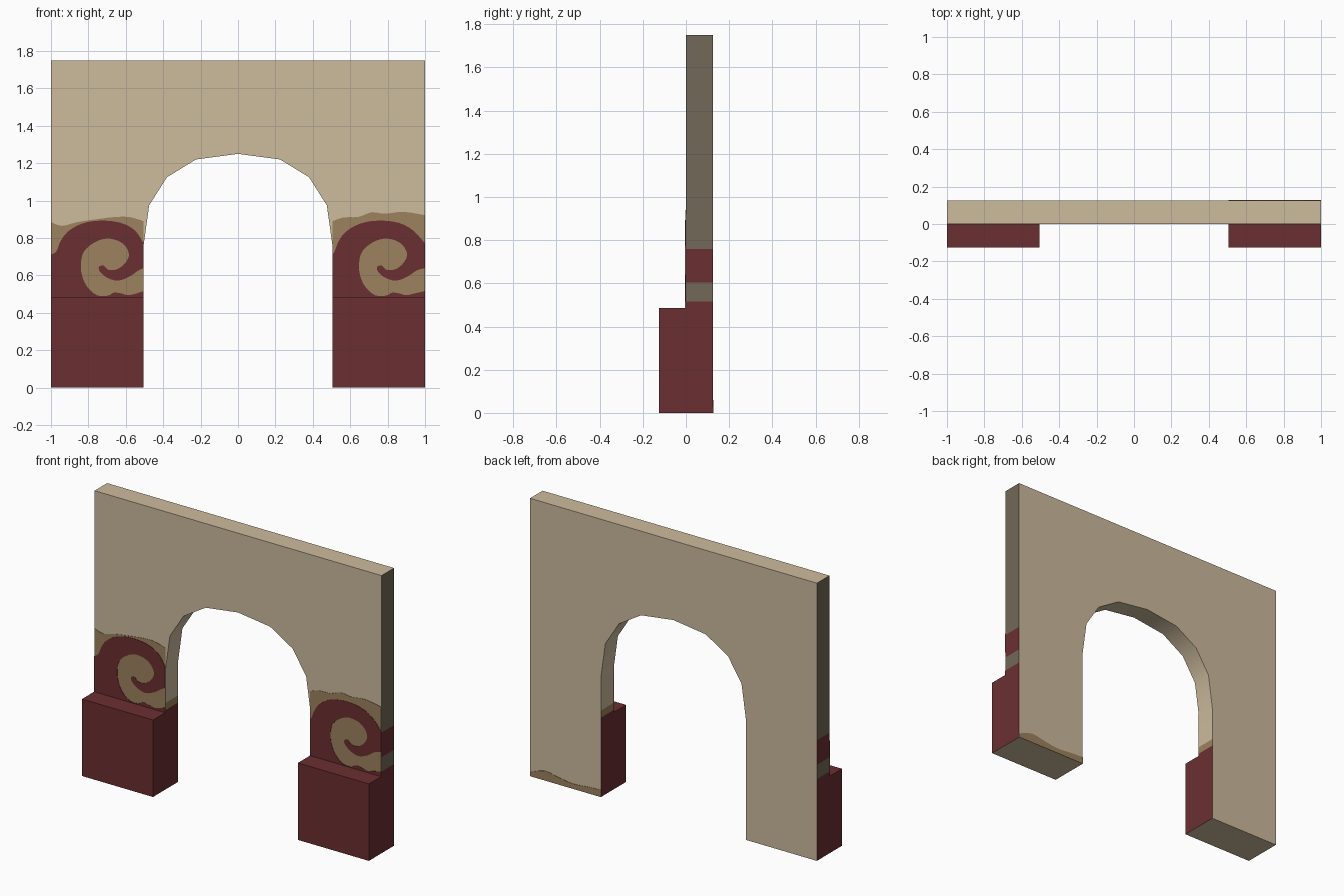
import bpy, bmesh, math
from mathutils import Vector

if "Cube" in bpy.data.objects:
    bpy.data.objects.remove(bpy.data.objects["Cube"])


def srgb(r, g, b):
    lin = [(c / 255 / 12.92) if c < 10 else ((c / 255 + 0.055) / 1.055) ** 2.4 for c in (r, g, b)]
    return (*lin, 1.0)


def material(name, rgb):
    m = bpy.data.materials.new(name)
    m.diffuse_color = srgb(*rgb)
    m.use_nodes = True
    m.node_tree.nodes["Principled BSDF"].inputs["Base Color"].default_value = m.diffuse_color
    return m


MATS = [material("sand plaster", (205, 187, 157)),
        material("dark red paint", (107, 47, 49)),
        material("brown paint", (157, 130, 94)),
        material("grey brown side", (114, 104, 87))]
SAND, RED, BROWN, GREY = range(4)

INNER, OUTER = 0.505, 1.0        # leg extent in x
FRONT, WALL, BACK = -0.125, 0.0, 0.125
BASE_TOP = 0.485


def finish(name, bm):
    """Recalculate normals, smooth shallow angles only, and link the object."""
    bmesh.ops.recalc_face_normals(bm, faces=bm.faces)
    for f in bm.faces:
        f.smooth = True
    for e in bm.edges:
        e.smooth = len(e.link_faces) == 2 and e.calc_face_angle() < math.radians(30)
    me = bpy.data.meshes.new(name)
    bm.to_mesh(me)
    bm.free()
    for m in MATS:
        me.materials.append(m)
    ob = bpy.data.objects.new(name, me)
    bpy.context.collection.objects.link(ob)
    return ob


# Arched wall: rows of (height, inner edge x), with the side bands cut in as rows
ROWS = [(0, INNER), (0.5, INNER), (0.515, INNER), (0.545, INNER), (0.605, INNER),
        (0.76, INNER), (0.975, 0.475), (1.125, 0.38), (1.22, 0.225), (1.25, 0), (1.75, 0)]


def outer_colour(z):
    return RED if z < 0.515 or 0.605 < z < 0.76 else GREY


def inner_colour(z):
    return RED if z < 0.5 else BROWN if z < 0.545 else SAND


bm = bmesh.new()
for s in (-1, 1):
    rings = [[bm.verts.new((s * x, y, z)) for x, y in
              ((xi, WALL), (OUTER, WALL), (OUTER, BACK), (xi, BACK))] for z, xi in ROWS]
    for k in range(len(ROWS) - 1):
        a, b = rings[k], rings[k + 1]
        mid = (ROWS[k][0] + ROWS[k + 1][0]) / 2
        colours = (SAND, outer_colour(mid), SAND, inner_colour(mid))
        for i, c in enumerate(colours):
            if i == 3 and ROWS[k][1] == 0:
                continue             # no face on the centre line
            j = (i + 1) % 4
            bm.faces.new((a[i], a[j], b[j], b[i])).material_index = c
    bm.faces.new(rings[0])
    bm.faces.new(rings[-1])
bmesh.ops.remove_doubles(bm, verts=bm.verts, dist=1e-5)
finish("arched_wall", bm)


# Pedestals in front of each leg
def pedestal(name, s):
    bm = bmesh.new()
    bmesh.ops.create_cube(bm, size=1)
    for v in bm.verts:
        v.co = Vector((s * (INNER + OUTER) / 2 + v.co.x * (OUTER - INNER),
                       (FRONT + WALL) / 2 + v.co.y * (WALL - FRONT),
                       (v.co.z + 0.5) * BASE_TOP))
    bm.normal_update()
    for f in bm.faces:
        f.material_index = SAND if f.normal.z < -0.5 else RED
    finish(name, bm)


# Thin painted plate from an outline in (x, z)
def plate(name, outline, y, thick, colour):
    bm = bmesh.new()
    n = len(outline)
    a = [bm.verts.new((x, y, z)) for x, z in outline]
    b = [bm.verts.new((x, y + thick, z)) for x, z in outline]
    caps = [bm.faces.new(a), bm.faces.new(b)]
    for i in range(n):
        j = (i + 1) % n
        bm.faces.new((a[i], a[j], b[j], b[i]))
    bmesh.ops.recalc_face_normals(bm, faces=bm.faces)
    bmesh.ops.triangulate(bm, faces=caps, ngon_method='EAR_CLIP')
    for f in bm.faces:
        f.material_index = colour
    finish(name, bm)


def smooth(points, steps=3):
    """Catmull-Rom curve through an open list of 2D points."""
    p = [Vector(q) for q in points]
    p = [p[0]] + p + [p[-1]]
    out = []
    for i in range(1, len(p) - 2):
        a, b, c, d = p[i - 1:i + 3]
        for k in range(steps):
            t = k / steps
            out.append(0.5 * (2 * b + (c - a) * t + (2 * a - 5 * b + 4 * c - d) * t ** 2
                              + (3 * b - a - 3 * c + d) * t ** 3))
    return out + [p[-1]]


# Wave swirl: outer crest, then curl and hollow; x measured from the leg's left edge
W = OUTER - INNER
CREST = [(0, .71), (.03, .73), (.05, .78), (.09, .834), (.166, .877), (.262, .893),
         (.37, .882), (.45, .84), (W, .77)]
CURL = [(W, .64), (.465, .625), (.42, .594), (.358, .572), (.3, .588), (.262, .62),
        (.257, .647), (.283, .652), (.305, .631), (.348, .631), (.39, .658), (.417, .706),
        (.4, .754), (.358, .786), (.294, .797), (.23, .775), (.176, .727), (.16, .663),
        (.166, .6), (.193, .54), (.246, .494), (.305, .492), (.337, .508), (.38, .503),
        (.412, .494), (.455, .503), (W, .517)]


def swirl(left, shift):
    pts = []
    for line in (CREST, CURL):
        moved = [(u + shift if 0 < u < W else u, z) for u, z in line]
        pts += [(left + min(max(p.x, 0), W), max(p.y, 0.488)) for p in smooth(moved)]
    return pts + [(left + W, BASE_TOP), (left, BASE_TOP)]


TOPS = {"left": [(0, .885), (.06, .865), (.14, .885), (.24, .9), (.34, .912), (.42, .912), (W, .89)],
        "right": [(0, .89), (.06, .91), (.14, .913), (.21, .938), (.28, .93), (.38, .94), (W, .922)]}

for side, s, left, shift in (("left", -1, -OUTER, 0), ("right", 1, INNER, -0.018)):
    pedestal(side + "_pedestal", s)
    band = [(left + p.x, p.y) for p in smooth(TOPS[side])]
    plate(side + "_brown_band", band + [(left + W, BASE_TOP), (left, BASE_TOP)],
          WALL, -0.002, BROWN)
    plate(side + "_red_swirl", swirl(left, shift), WALL, -0.004, RED)

# Small brown wave at the foot of one leg on the back
foot = smooth([(INNER, .045), (.6, .04), (.7, .032), (.8, .045), (.9, .06), (OUTER, .025)])
plate("back_brown_patch", [(p.x, p.y) for p in foot] + [(OUTER, 0), (INNER, 0)],
      BACK, 0.002, BROWN)
